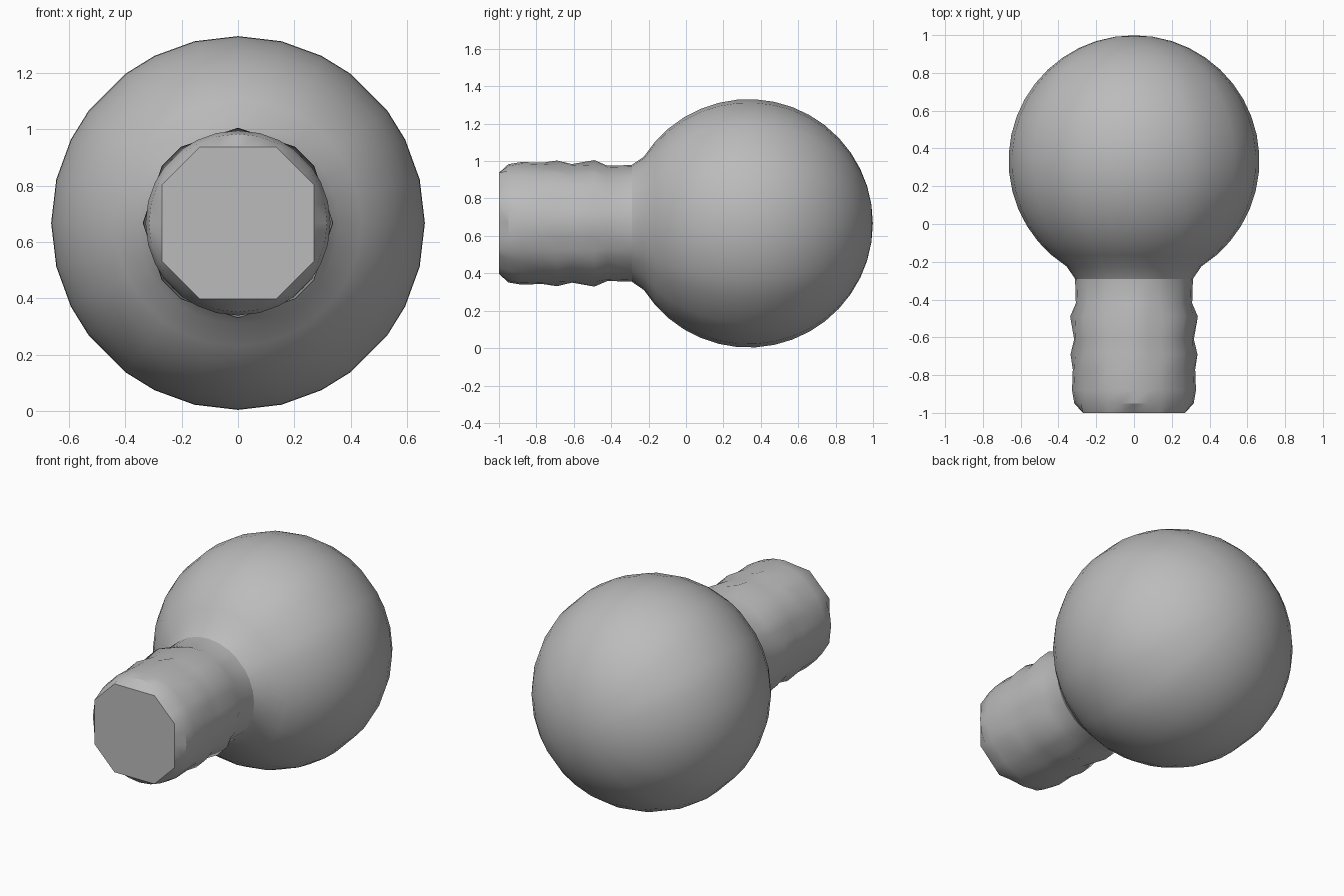
import bpy, bmesh, math

cube = bpy.data.objects.get("Cube")
if cube:
    bpy.data.objects.remove(cube, do_unlink=True)

CZ = 0.667                      # height of the bulb's axis
BALL_R, BALL_Y = 0.664, 0.335   # ball radius and centre

# One grey material
grey = bpy.data.materials.new("plain_grey")
grey.use_nodes = True
colour = (0.5, 0.5, 0.5, 1)
grey.diffuse_color = colour
grey.node_tree.nodes["Principled BSDF"].inputs["Base Color"].default_value = colour

# Angles around the axis, placed so the octagon and ridge corners fall on vertices
QUADRANT = (0, 13.5, 26.565, 36.87, 53.13, 63.435, 76.5)
ANGLES = [math.radians(q * 90 + a) for q in range(4) for a in QUADRANT]


def round_ring(r, a):
    return r


def ridge_ring(r, a):
    """Twelve-cornered thread ridge with corners at 0, 37, 53 and 90 degrees."""
    d = math.degrees(a) % 90
    if d < 36.8:
        half, mid = 18.435, 18.435
    elif d < 53.2:
        half, mid = 8.13, 45
    else:
        half, mid = 18.435, 71.565
    return r * math.cos(math.radians(half)) / math.cos(math.radians(d - mid))


def octagon_ring(r, a):
    """Square with chamfered corners, r being the half width."""
    c, s = abs(math.cos(a)), abs(math.sin(a))
    return min(r / max(c, s), 1.5 * r / (c + s))


# Ball profile, from the rear pole to the neck
end = math.acos(-0.56 / BALL_R)
STEPS = 17
profile = [(BALL_Y + BALL_R * math.cos(end * i / STEPS),
            BALL_R * math.sin(end * i / STEPS), round_ring)
           for i in range(1, STEPS + 1)]

# Neck, threaded base and flat end
profile += [
    (-0.29, 0.312, round_ring),
    (-0.42, 0.308, round_ring),
    (-0.49, 0.338, ridge_ring),
    (-0.61, 0.317, round_ring),
    (-0.69, 0.336, ridge_ring),
    (-0.77, 0.324, round_ring),
    (-0.88, 0.328, round_ring),
    (-0.95, 0.316, round_ring),
    (-1.00, 0.270, octagon_ring),
]

# Skin the rings
bm = bmesh.new()
rings = []
for y, r, shape in profile:
    rings.append([bm.verts.new((shape(r, a) * math.cos(a), y,
                                CZ + shape(r, a) * math.sin(a))) for a in ANGLES])
n = len(ANGLES)
pole = bm.verts.new((0, BALL_Y + BALL_R, CZ))
for i in range(n):
    j = (i + 1) % n
    bm.faces.new((pole, rings[0][i], rings[0][j]))
    for a, b in zip(rings, rings[1:]):
        bm.faces.new((a[i], b[i], b[j], a[j]))
bm.faces.new(rings[-1])
bmesh.ops.recalc_face_normals(bm, faces=bm.faces)

mesh = bpy.data.meshes.new("bulb_with_screw_base")
bm.to_mesh(mesh)
bm.free()
mesh.materials.append(grey)
bulb = bpy.data.objects.new("bulb_with_screw_base", mesh)
bpy.context.collection.objects.link(bulb)

# Smooth skin, crisp end cap
bpy.ops.object.select_all(action='DESELECT')
bulb.select_set(True)
bpy.context.view_layer.objects.active = bulb
bpy.ops.object.shade_smooth_by_angle(angle=math.radians(30))
